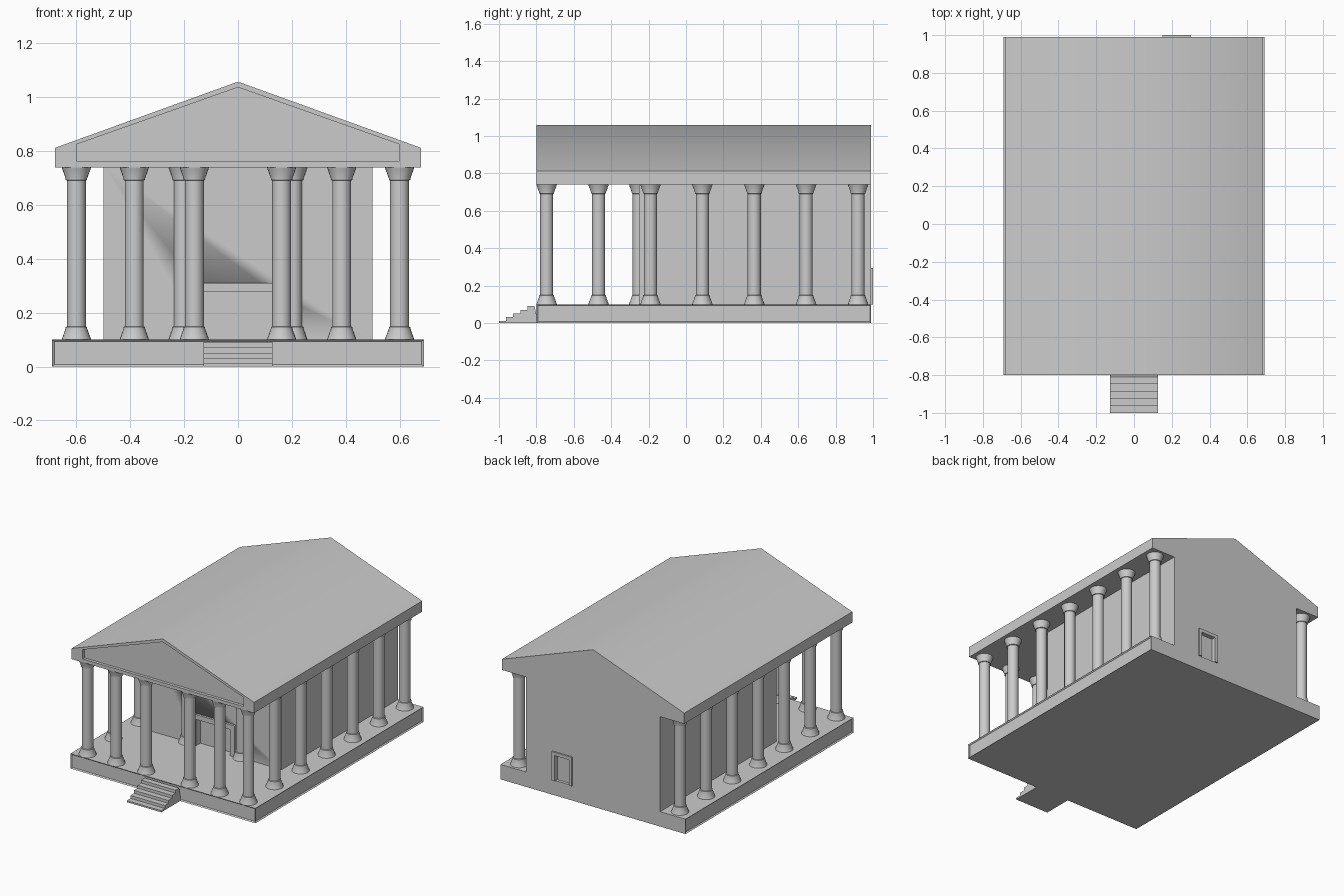
import bpy, bmesh, math

if "Cube" in bpy.data.objects:
    bpy.data.objects.remove(bpy.data.objects["Cube"])

FRONT, BACK = -0.80, 0.99


def finish(name, bm, angle=30):
    bmesh.ops.recalc_face_normals(bm, faces=bm.faces)
    me = bpy.data.meshes.new(name)
    bm.to_mesh(me)
    bm.free()
    ob = bpy.data.objects.new(name, me)
    bpy.context.collection.objects.link(ob)
    bpy.ops.object.select_all(action='DESELECT')
    ob.select_set(True)
    bpy.context.view_layer.objects.active = ob
    bpy.ops.object.shade_smooth_by_angle(angle=math.radians(angle))
    return ob


def loft(name, rings, closed=False, angle=30):
    """Skin a list of equal-length rings; cap the ends, or join last to first."""
    bm = bmesh.new()
    vs = [[bm.verts.new(p) for p in r] for r in rings]
    n = len(rings[0])
    pairs = list(zip(vs, vs[1:] + vs[:1])) if closed else list(zip(vs, vs[1:]))
    for a, b in pairs:
        for i in range(n):
            j = (i + 1) % n
            bm.faces.new((a[i], a[j], b[j], b[i]))
    if not closed:
        bm.faces.new(vs[0])
        bm.faces.new(vs[-1])
    return finish(name, bm, angle)


def at_y(profile, y):
    return [(x, y, z) for x, z in profile]


def box(name, x0, x1, y0, y1, z0, z1):
    prof = [(x0, z0), (x1, z0), (x1, z1), (x0, z1)]
    return loft(name, [at_y(prof, y0), at_y(prof, y1)])


# Platform with recessed panels on the front and both sides
bm = bmesh.new()
bmesh.ops.create_cube(bm, size=1)
for v in bm.verts:
    v.co = (v.co.x * 1.38, v.co.y * (BACK - FRONT) + (BACK + FRONT) / 2, v.co.z * 0.1 + 0.05)
bm.normal_update()
panels = [f for f in bm.faces if abs(f.normal.x) > 0.9 or f.normal.y < -0.9]
bmesh.ops.inset_individual(bm, faces=panels, thickness=0.01, depth=-0.008)
finish("platform", bm)

# Front steps as one stair profile pushed sideways
stair = [(FRONT + 0.01, 0), (-1.0, 0)]
for i in range(5):
    z = 0.011 + 0.02 * i
    stair += [(-1.0 + 0.038 * i, z), (-1.0 + 0.038 * (i + 1), z)]
loft("steps", [[(x, y, z) for y, z in stair] for x in (-0.128, 0.128)])

# Gabled roof with a sunken pediment
outer = [(-0.68, 0.74), (0.68, 0.74), (0.68, 0.812), (0, 1.058), (-0.68, 0.812)]
inner = [(-0.6, 0.763), (0.6, 0.763), (0.6, 0.825), (0, 1.037), (-0.6, 0.825)]
loft("roof", [at_y(outer, BACK), at_y(outer, FRONT), at_y(inner, FRONT),
              at_y(inner, FRONT + 0.02)], angle=50)

# Inner chamber
chamber = box("chamber", -0.5, 0.5, -0.25, BACK, 0.095, 0.745)


# Doorways: raised frame plus a recess cut into the chamber
def doorway(name, cx, half, top, t, wall_y, out, depth):
    x0, x1 = cx - half, cx + half
    arch = [(x0, 0.1), (x0, top), (x1, top), (x1, 0.1),
            (x1 - t, 0.1), (x1 - t, top - t), (x0 + t, top - t), (x0 + t, 0.1)]
    loft(name + "_frame", [at_y(arch, wall_y), at_y(arch, wall_y + out)])
    inside = wall_y - math.copysign(depth, out)
    ys = sorted((inside, wall_y + out * 2))
    cut = box(name + "_cutter", x0 + t, x1 - t, ys[0], ys[1], 0.1, top - t)
    cut.hide_render = True
    cut.hide_viewport = True
    mod = chamber.modifiers.new(name, 'BOOLEAN')
    mod.operation = 'DIFFERENCE'
    mod.solver = 'EXACT'
    mod.object = cut


doorway("front_door", 0, 0.16, 0.31, 0.033, -0.25, -0.015, 0.03)
doorway("back_door", 0.227, 0.075, 0.295, 0.022, BACK, 0.01, 0.02)

# Column: turned profile with flared foot and capital
half = [(0.055, 0.098), (0.052, 0.108), (0.040, 0.141), (0.040, 0.147), (0.035, 0.149)]
profile = half + [(r, 0.84 - z) for r, z in reversed(half)]
SIDES = 24
ring = [(math.cos(2 * math.pi * i / SIDES), math.sin(2 * math.pi * i / SIDES)) for i in range(SIDES)]
column = loft("column", [[(r * c, r * s, z) for c, s in ring] for r, z in profile])

# Colonnade: six across the front, seven down each side, two at the chamber front
spots = []
for s in (-1, 1):
    spots += [(s * 0.6, -0.745 + 0.2775 * i) for i in range(7)]
    spots += [(s * 0.385, -0.745), (s * 0.162, -0.745), (s * 0.203, -0.25)]
column.location = (*spots[0], 0)
for x, y in spots[1:]:
    c = column.copy()
    c.location = (x, y, 0)
    bpy.context.collection.objects.link(c)
